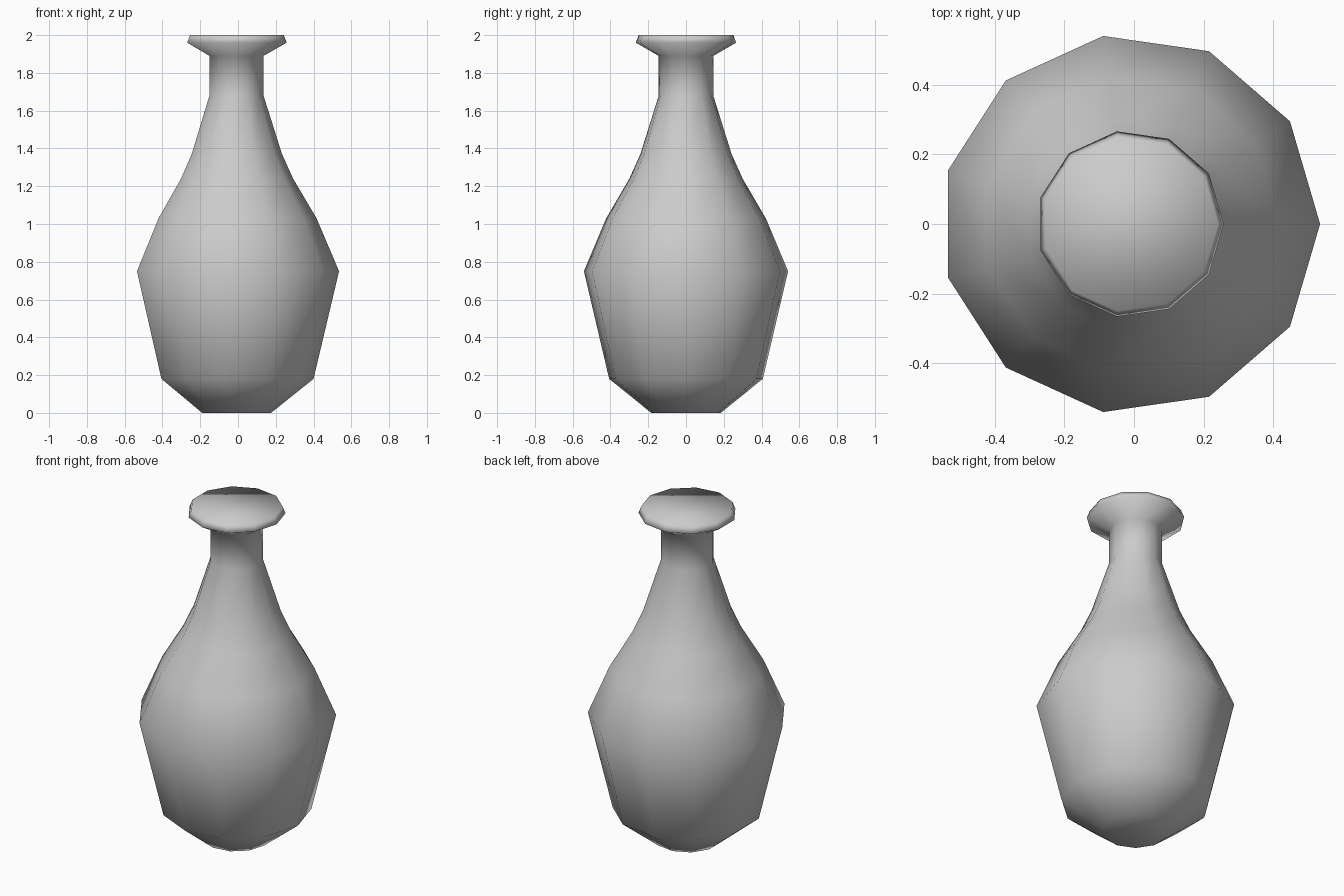
import bpy, bmesh
from math import cos, sin, tau

if "Cube" in bpy.data.objects:
    bpy.data.objects.remove(bpy.data.objects["Cube"])

SIDES = 11
OFFSET = -0.011  # centres the odd-sided outline on x = 0

# Vase profile: (radius, height) from foot to lip
PROFILE = [(0.186, 0.0), (0.411, 0.18), (0.546, 0.75), (0.427, 1.03),
           (0.303, 1.24), (0.244, 1.37), (0.146, 1.68), (0.146, 1.89),
           (0.269, 1.96), (0.253, 2.0)]

bm = bmesh.new()
rings = [[bm.verts.new((OFFSET + r * cos(tau * i / SIDES), r * sin(tau * i / SIDES), z))
          for i in range(SIDES)] for r, z in PROFILE]

# Side walls
for low, high in zip(rings, rings[1:]):
    for i in range(SIDES):
        j = (i + 1) % SIDES
        bm.faces.new((low[i], low[j], high[j], high[i]))

# Closed foot and top
bm.faces.new(rings[0][::-1])
bm.faces.new(rings[-1])
for face in bm.faces:
    face.smooth = True

mesh = bpy.data.meshes.new("vase")
bm.to_mesh(mesh)
bm.free()
vase = bpy.data.objects.new("vase", mesh)
bpy.context.collection.objects.link(vase)
